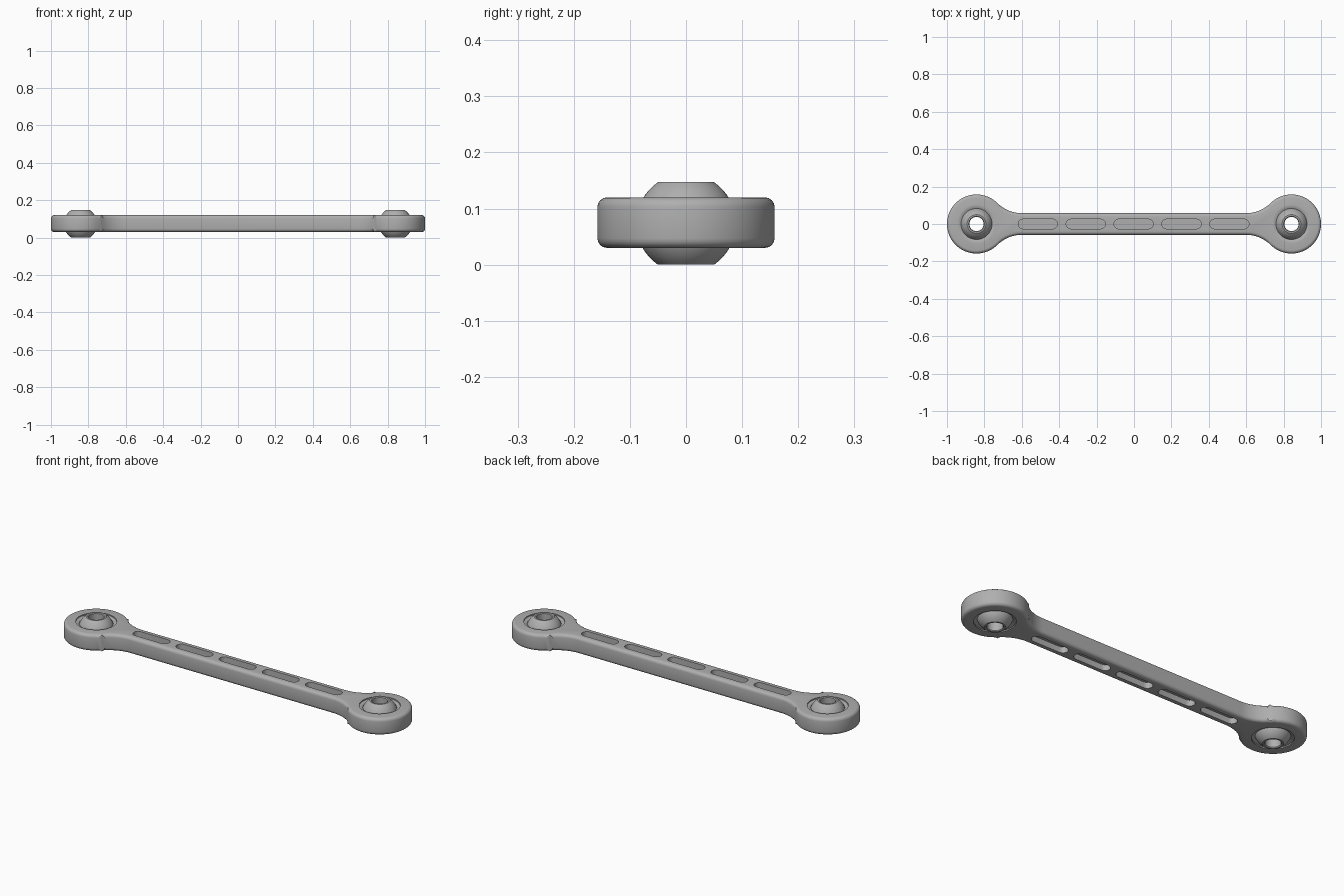
import bpy, bmesh
from math import pi, sin, cos, atan2, sqrt, radians

cube = bpy.data.objects.get("Cube")
if cube:
    bpy.data.objects.remove(cube, do_unlink=True)

steel = bpy.data.materials.new("grey steel")
steel.use_nodes = True
steel.diffuse_color = (0.43, 0.43, 0.43, 1)
steel.node_tree.nodes["Principled BSDF"].inputs["Base Color"].default_value = steel.diffuse_color

EYE_X, EYE_R, BORE_R = 0.842, 0.158, 0.1
BEAM_W, NECK = 0.058, 0.242          # half width of beam, neck length from eye centre
LOW, HIGH = 0.03, 0.12
MID = (LOW + HIGH) / 2


def arc(cx, cy, r, a, b, n):
    return [(cx + r * cos(a + (b - a) * i / n), cy + r * sin(a + (b - a) * i / n))
            for i in range(n + 1)]


def make_object(name, bm):
    bmesh.ops.recalc_face_normals(bm, faces=bm.faces)
    mesh = bpy.data.meshes.new(name)
    bm.to_mesh(mesh)
    bm.free()
    mesh.materials.append(steel)
    ob = bpy.data.objects.new(name, mesh)
    bpy.context.collection.objects.link(ob)
    return ob


def activate(ob):
    bpy.ops.object.select_all(action='DESELECT')
    ob.select_set(True)
    bpy.context.view_layer.objects.active = ob


def smooth(ob):
    activate(ob)
    bpy.ops.object.shade_smooth_by_angle(angle=radians(35))


def prism(bm, outline, low, high):
    face = bm.faces.new([bm.verts.new((x, y, low)) for x, y in outline])
    top = bmesh.ops.extrude_face_region(bm, geom=[face])["geom"]
    for v in top:
        if isinstance(v, bmesh.types.BMVert):
            v.co.z = high


def lathe(name, profile, x, steps=48):
    # closed (radius, height) profile turned about a vertical axis
    bm = bmesh.new()
    rings = [[bm.verts.new((x + r * cos(2 * pi * s / steps), r * sin(2 * pi * s / steps), z))
              for r, z in profile] for s in range(steps)]
    n = len(profile)
    for s in range(steps):
        a, b = rings[s], rings[(s + 1) % steps]
        for i in range(n):
            j = (i + 1) % n
            bm.faces.new((a[i], b[i], b[j], a[j]))
    smooth(make_object(name, bm))


# Rod outline: beam, flared necks and round eyes
neck_r = (NECK ** 2 + BEAM_W ** 2 - EYE_R ** 2) / (2 * (EYE_R - BEAM_W))
turn = atan2(BEAM_W + neck_r, -NECK)
neck = arc(EYE_X - NECK, BEAM_W + neck_r, neck_r, -pi / 2, turn - pi, 10)
half = neck[:-1] + arc(EYE_X, 0, EYE_R, turn, -turn, 44) + [(x, -y) for x, y in neck[-2::-1]]
bm = bmesh.new()
prism(bm, half + [(-x, -y) for x, y in half], LOW, HIGH)
rims = [e for e in bm.edges if abs(e.verts[0].co.z - e.verts[1].co.z) < 1e-5]
bmesh.ops.bevel(bm, geom=rims, offset=0.017, segments=4, profile=0.5, affect='EDGES')
rod = make_object("link_rod", bm)

# Cutter: a bore in each eye and five pockets on both faces of the beam
bm = bmesh.new()
for side in (-1, 1):
    prism(bm, arc(side * EYE_X, 0, BORE_R, 0, 2 * pi, 48)[:-1], LOW - 0.1, HIGH + 0.1)
for i in range(-2, 3):
    x, r, reach = i * 0.256 - 0.002, 0.026, 0.079
    slot = arc(x + reach, 0, r, -pi / 2, pi / 2, 10) + arc(x - reach, 0, r, pi / 2, 1.5 * pi, 10)
    prism(bm, slot, MID + 0.014, HIGH + 0.1)
    prism(bm, slot, LOW - 0.1, MID - 0.014)
cutter = make_object("cutter", bm)
cutter.hide_render = True
cut = rod.modifiers.new("cut", 'BOOLEAN')
cut.operation, cut.solver, cut.object = 'DIFFERENCE', 'EXACT', cutter
activate(rod)
bpy.ops.object.modifier_apply(modifier=cut.name)
bpy.data.objects.remove(cutter, do_unlink=True)
smooth(rod)

# Spherical bearing in each eye: drilled ball held by a race ring
BALL_Z, HOLE_R, FLAT_R, BALL_H = 0.0735, 0.038, 0.05, 0.0735
ball_r = sqrt(FLAT_R ** 2 + BALL_H ** 2)
tilt = atan2(BALL_H, FLAT_R)
ball = [(HOLE_R, BALL_Z - BALL_H + 0.004), (HOLE_R + 0.004, 0)]
ball += arc(0, BALL_Z, ball_r, -tilt, tilt, 16)
ball += [(HOLE_R + 0.004, 2 * BALL_H), (HOLE_R, BALL_Z + BALL_H - 0.004)]
race = [(0.083, LOW + 0.012), (0.095, LOW + 0.006), (0.103, LOW + 0.006),
        (0.103, HIGH - 0.006), (0.095, HIGH - 0.006), (0.083, HIGH - 0.012)]
for label, side in (("left", 1), ("right", -1)):
    lathe(label + "_bearing_ball", ball, side * EYE_X)
    lathe(label + "_bearing_race", race, side * EYE_X)
